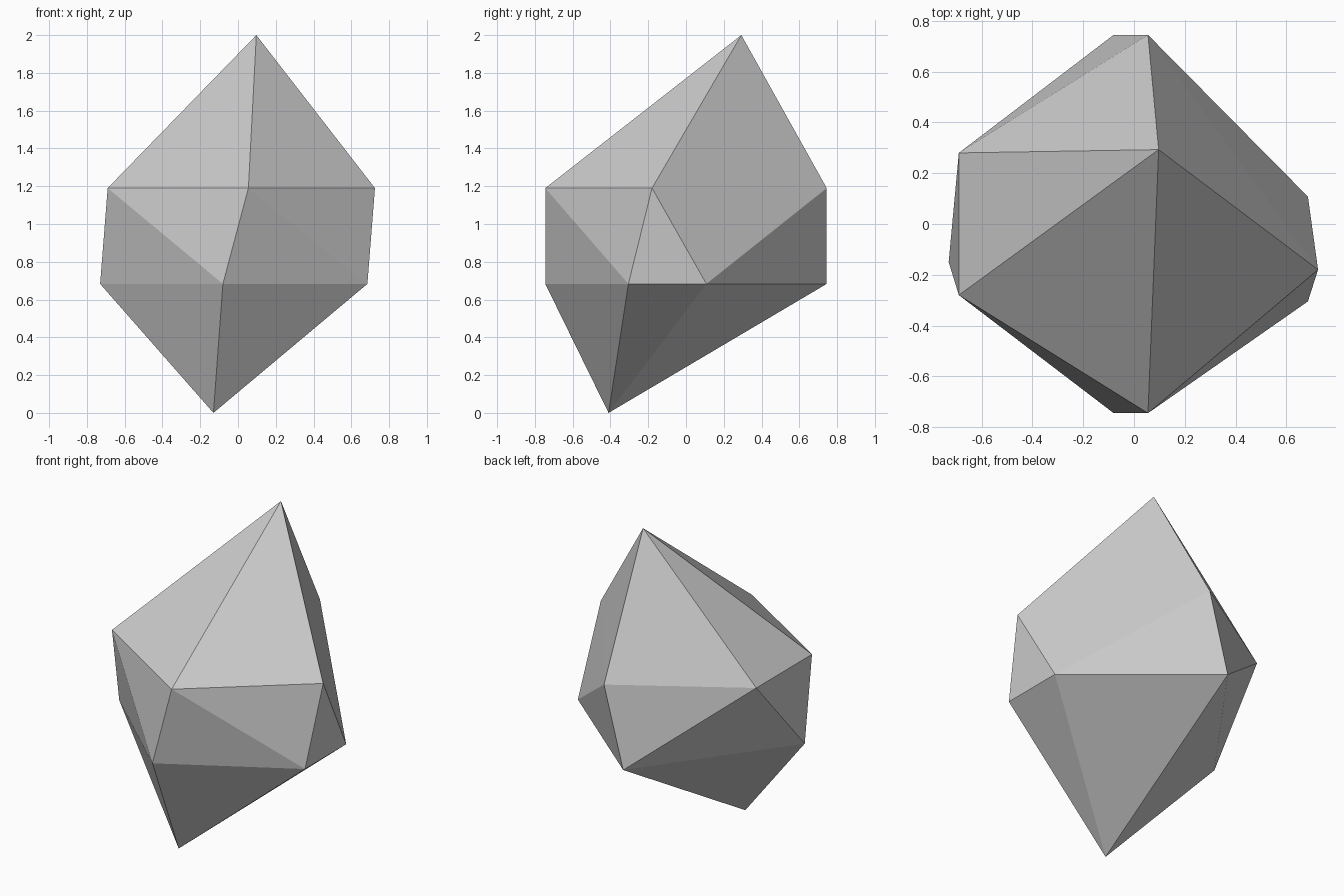
import bpy
import bmesh

default_cube = bpy.data.objects.get("Cube")
if default_cube:
    bpy.data.objects.remove(default_cube, do_unlink=True)


def make_material(name, color):
    mat = bpy.data.materials.new(name)
    mat.use_nodes = True
    mat.diffuse_color = color
    mat.node_tree.nodes["Principled BSDF"].inputs["Base Color"].default_value = color
    return mat


def ring(bm, points, height):
    return [bm.verts.new((x, y, height)) for x, y in points]


# Two staggered five-sided girdles, counter-clockwise from above
upper_points = [(0.725, -0.18), (0.055, 0.745), (-0.69, 0.28), (-0.69, -0.28), (0.055, -0.745)]
lower_points = [(0.685, 0.108), (-0.08, 0.745), (-0.73, -0.15), (-0.08, -0.745), (0.685, -0.305)]

bm = bmesh.new()
upper = ring(bm, upper_points, 1.19)
lower = ring(bm, lower_points, 0.683)
top_tip = bm.verts.new((0.097, 0.293, 2))
bottom_tip = bm.verts.new((-0.13, -0.41, 0))

# Facets: crown, zigzag waist and pointed base
for i in range(5):
    j = (i + 1) % 5
    bm.faces.new((top_tip, upper[i], upper[j]))
    bm.faces.new((upper[i], lower[i], upper[j]))
    bm.faces.new((upper[j], lower[i], lower[j]))
    bm.faces.new((bottom_tip, lower[j], lower[i]))
bmesh.ops.recalc_face_normals(bm, faces=bm.faces)

mesh = bpy.data.meshes.new("faceted_rock")
bm.to_mesh(mesh)
bm.free()
mesh.materials.append(make_material("light grey stone", (0.6, 0.6, 0.6, 1)))
rock = bpy.data.objects.new("faceted_rock", mesh)
bpy.context.collection.objects.link(rock)
